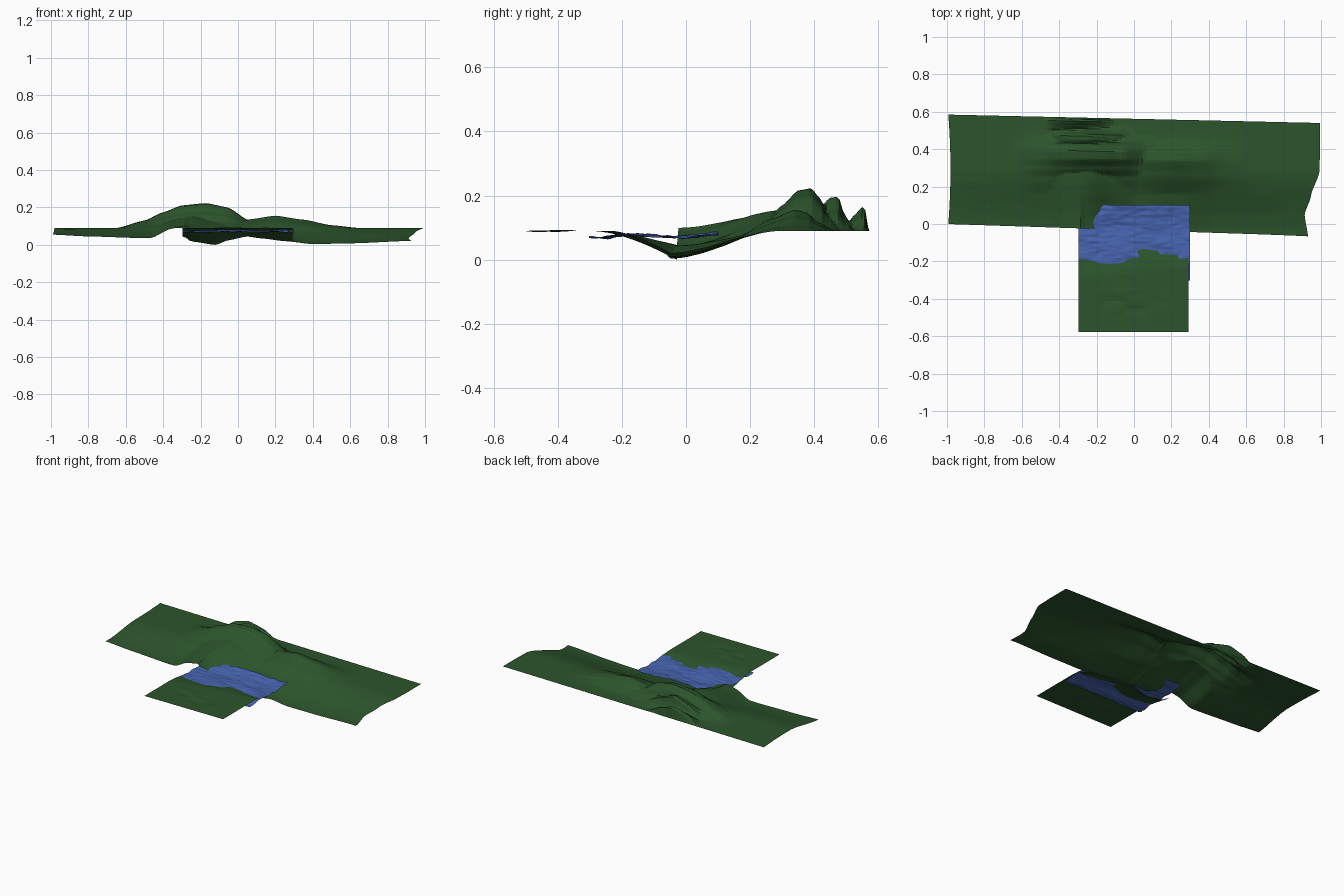
import bpy, bmesh
from mathutils import Vector, noise

if "Cube" in bpy.data.objects:
    bpy.data.objects.remove(bpy.data.objects["Cube"])

LAND = 0.09  # height of the level ground


def lerp(points, v):
    """Eased interpolation through a short list of (position, value) points."""
    if v <= points[0][0]:
        return points[0][1]
    for (a, p), (b, q) in zip(points, points[1:]):
        if v <= b:
            t = (v - a) / (b - a)
            return p + (q - p) * (0.5 * t + 0.5 * t * t * (3 - 2 * t))
    return points[-1][1]


def sheet(name, nx, ny, place, mat, smooth):
    """Grid surface; place(u, v) returns the point for u, v in 0..1."""
    bm = bmesh.new()
    rows = [[bm.verts.new(place(i / nx, j / ny)) for i in range(nx + 1)]
            for j in range(ny + 1)]
    for j in range(ny):
        for i in range(nx):
            bm.faces.new((rows[j][i], rows[j][i + 1], rows[j + 1][i + 1], rows[j + 1][i]))
    me = bpy.data.meshes.new(name)
    bm.to_mesh(me)
    bm.free()
    me.materials.append(mat)
    for p in me.polygons:
        p.use_smooth = smooth
    ob = bpy.data.objects.new(name, me)
    bpy.context.collection.objects.link(ob)
    return ob


def material(name, color):
    m = bpy.data.materials.new(name)
    m.diffuse_color = color
    m.use_nodes = True
    m.node_tree.nodes["Principled BSDF"].inputs["Base Color"].default_value = m.diffuse_color
    return m


grass = material("grass", (0.025, 0.09, 0.025, 1))
blue = material("water", (0.06, 0.125, 0.42, 1))

# River bed depth along the valley line
BED = [(-1, 0.055), (-0.8, 0.045), (-0.5, 0.036), (-0.36, 0.044), (-0.29, 0.045),
       (-0.25, 0.018), (-0.12, 0.0), (-0.05, 0.025), (0.05, 0.045), (0.12, 0.035),
       (0.25, 0.02), (0.4, 0.004), (0.6, 0.008), (0.93, 0.02)]

# Hills: (height along x, profile across y)
HILLS = [
    ([(-0.65, 0), (-0.5, 0.04), (-0.4, 0.085), (-0.3, 0.122), (-0.17, 0.133),
      (-0.06, 0.112), (0.07, 0.035), (0.18, 0)],
     [(0.16, 0), (0.25, 0.27), (0.3, 0.6), (0.35, 0.95), (0.39, 1), (0.42, 0.75),
      (0.44, 0.4), (0.48, 0.08), (0.53, 0)]),
    ([(-0.06, 0), (0.07, 0.048), (0.2, 0.066), (0.35, 0.045), (0.5, 0.015), (0.65, 0)],
     [(0.16, 0), (0.27, 0.6), (0.34, 1), (0.38, 0.85), (0.41, 0.4), (0.46, 0.05), (0.5, 0)]),
    ([(-0.46, 0), (-0.36, 0.07), (-0.24, 0.107), (-0.12, 0.06), (0.0, 0)],
     [(0.41, 0.6), (0.45, 0.97), (0.475, 1), (0.495, 0.45), (0.53, 0)]),
    ([(-0.48, 0), (-0.4, 0.05), (-0.3, 0.076), (-0.2, 0.05), (-0.1, 0)],
     [(0.49, 0), (0.52, 0.6), (0.55, 1), (0.558, 0.95), (0.567, 0)]),
]


def valley_y(x):
    return -0.033 - 0.033 * x


def far_bank(u, v):
    x = -0.993 + 1.988 * u
    y0, y1 = valley_y(x), 0.5625 - 0.0225 * x
    y = y0 + (y1 - y0) * v
    t = min(1, max(0, (y - y0) / (0.3 - y0)))
    bed = lerp(BED, x)
    z = bed + (LAND - bed) * t * t * (3 - 2 * t)
    z += max(lerp(hx, x) * lerp(hy, y) for hx, hy in HILLS)
    # small irregularities on the slope
    z += 0.006 * t * (1 - t) * noise.noise(Vector((x * 5, y * 22, 2)))
    # curved right end, slightly bowed left end
    end = lerp([(-0.07, 0.066), (0.05, 0.085), (0.15, 0.05), (0.28, 0.004), (0.4, 0)], y)
    x -= end * max(0, (x - 0.6) / 0.4) ** 2
    x += 0.012 * max(0, (-x - 0.7) / 0.3) * 4 * v * (1 - v)
    return x, y, max(0, z)


def near_bank(u, v):
    x = -0.298 + 0.59 * u
    y1 = valley_y(x)
    y = -0.577 + (y1 + 0.577) * v
    start = -0.3 + 0.07 * u
    t = max(0, (y - start) / (y1 - start))
    z = LAND + (lerp(BED, x) - LAND) * t ** 1.5
    # faint bumps in the meadow
    r = max(0, 1 - ((x - 0.0) / 0.22) ** 2) * max(0, 1 - ((y + 0.43) / 0.09) ** 2)
    z += 0.012 * r * noise.noise(Vector((x * 9, y * 16, 5)))
    return x, y, max(0, z)


def river(u, v):
    x, y = -0.296 + 0.596 * u, -0.303 + 0.405 * v
    z = lerp([(-0.3, 0.069), (-0.2, 0.077), (0, 0.072), (0.1, 0.082)], y)
    z += 0.010 * noise.noise(Vector((x * 6, y * 14, 0)))
    z += 0.004 * noise.noise(Vector((x * 18, y * 50, 7)))
    return x, y, z


# Hilly far bank, meadow on the near bank, rippled water between them
sheet("far_bank", 90, 60, far_bank, grass, False)
sheet("near_bank", 30, 30, near_bank, grass, False)
sheet("river_water", 60, 60, river, blue, False)
